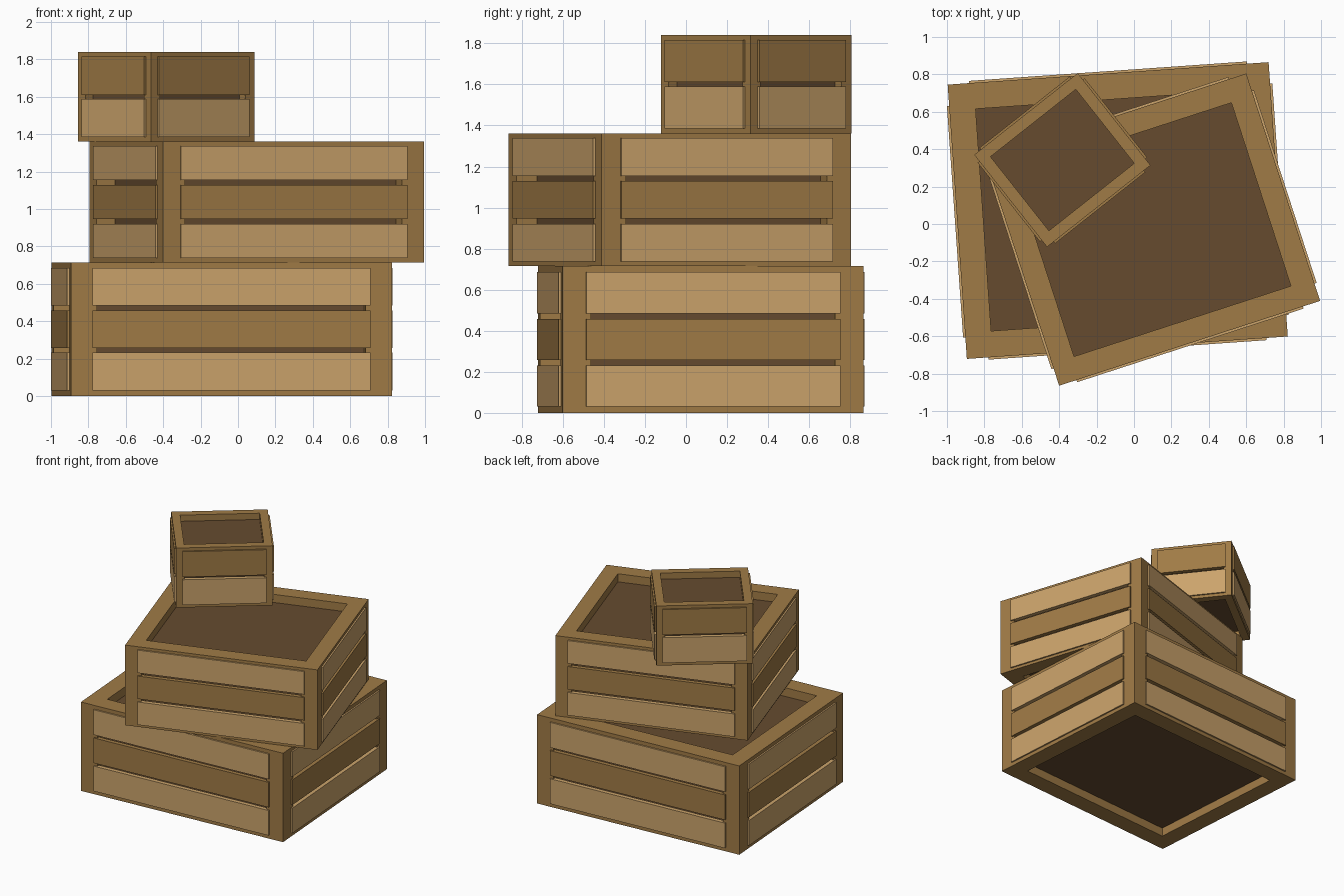
import bpy
from math import radians
from mathutils import Matrix

if "Cube" in bpy.data.objects:
    bpy.data.objects.remove(bpy.data.objects["Cube"], do_unlink=True)


def material(name, rgb):
    linear = [((c / 255 + 0.055) / 1.055) ** 2.4 for c in rgb] + [1]
    mat = bpy.data.materials.new(name)
    mat.use_nodes = True
    mat.diffuse_color = linear
    mat.node_tree.nodes["Principled BSDF"].inputs["Base Color"].default_value = linear
    return mat


FRAME = material("mid_brown_wood", (160, 123, 70))
LIGHT = material("light_wood", (203, 163, 107))
DARK = material("dark_brown_wood", (102, 75, 47))


def box(name, size, center, mat, place):
    """Box in a crate's own space, moved by the crate's placement."""
    bpy.ops.mesh.primitive_cube_add(size=1)
    obj = bpy.context.object
    obj.name = name
    obj.data.transform(place @ Matrix.Translation(center) @ Matrix.Diagonal((*size, 1)))
    obj.data.materials.append(mat)
    return obj


def crate(name, size, base, angle, rim, rail, side, margin, gap, rows):
    w, d, h = size
    place = Matrix.Translation(base) @ Matrix.Rotation(radians(angle), 4, "Z")
    mid = (0, 0, h / 2)

    # Frame: a block opened through all three directions
    frame = box(name + "_frame", size, mid, FRAME, place)
    hole = (w - 2 * rim, d - 2 * rim, h - 2 * rail)
    for axis in range(3):
        cut_size = list(hole)
        cut_size[axis] = 3
        cutter = box("cutter", cut_size, mid, FRAME, place)
        cutter.hide_render = True
        mod = frame.modifiers.new("opening", "BOOLEAN")
        mod.operation = "DIFFERENCE"
        mod.solver = "EXACT"
        mod.object = cutter
        bpy.context.view_layer.objects.active = frame
        bpy.ops.object.modifier_apply(modifier=mod.name)
        bpy.data.objects.remove(cutter, do_unlink=True)

    # Dark inner box, closed above and below
    inset = 2 * rim * 0.85
    box(name + "_inner_box", (w - inset, d - inset, h - 2 * rail), mid, DARK, place)

    # Slats on the four sides, alternating light and mid wood
    slat_h = (h - 2 * margin - (rows - 1) * gap) / rows
    out, thick = 0.012, 0.035
    for row in range(rows):
        z = margin + slat_h / 2 + row * (slat_h + gap)
        mat = FRAME if row % 2 else LIGHT
        for sign, x_side, y_side in ((-1, "right", "front"), (1, "left", "back")):
            box(f"{name}_{y_side}_slat_{row + 1}", (w - 2 * side, thick, slat_h),
                (0, sign * (d / 2 + out - thick / 2), z), mat, place)
            box(f"{name}_{x_side}_slat_{row + 1}", (thick, d - 2 * side, slat_h),
                (sign * (w / 2 + out - thick / 2), 0, z), mat, place)


# Three crates stacked with different turns
crate("bottom_crate", (1.72, 1.47, 0.715), (-0.087, 0.072, 0), 4,
      rim=0.14, rail=0.07, side=0.115, margin=0.03, gap=0.025, rows=3)
crate("middle_crate", (1.467, 1.278, 0.645), (0.1, -0.03, 0.715), 18,
      rim=0.124, rail=0.065, side=0.097, margin=0.022, gap=0.025, rows=3)
crate("top_crate", (0.705, 0.628, 0.48), (-0.383, 0.342, 1.36), 38.3,
      rim=0.062, rail=0.05, side=0.045, margin=0.025, gap=0.022, rows=2)
